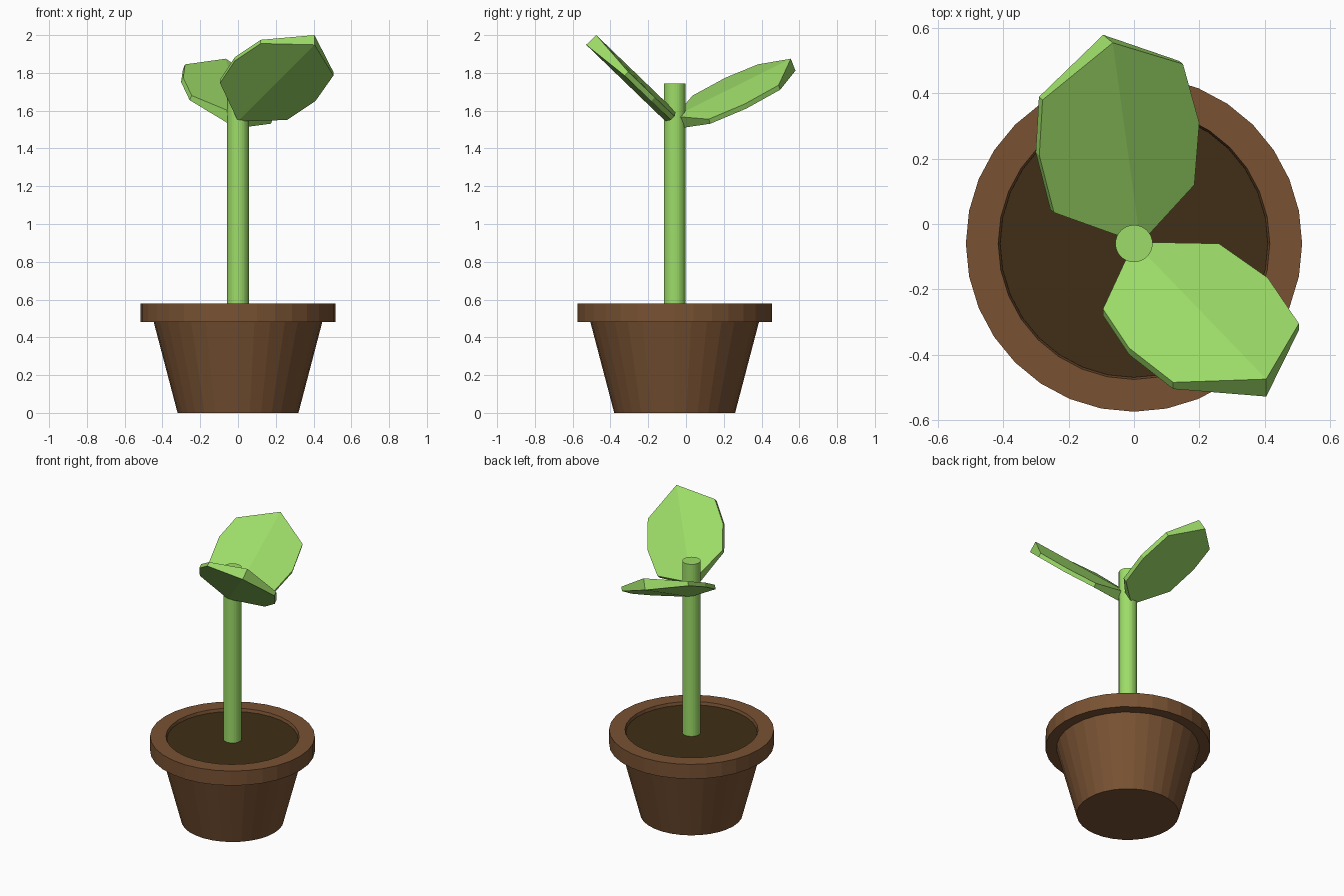
import bpy, bmesh, math
from mathutils import Vector

if "Cube" in bpy.data.objects:
    bpy.data.objects.remove(bpy.data.objects["Cube"])

CY = -0.06   # pot axis
SIDES = 32


def material(name, rgb):
    m = bpy.data.materials.new(name)
    m.diffuse_color = (*rgb, 1)
    m.use_nodes = True
    m.node_tree.nodes["Principled BSDF"].inputs["Base Color"].default_value = m.diffuse_color
    return m


clay = material("clay", (0.19, 0.085, 0.033))
earth = material("earth", (0.05, 0.028, 0.008))
green = material("green", (0.34, 0.72, 0.14))


def finish(name, bm, mat):
    bmesh.ops.recalc_face_normals(bm, faces=bm.faces)
    me = bpy.data.meshes.new(name)
    bm.to_mesh(me)
    bm.free()
    me.materials.append(mat)
    ob = bpy.data.objects.new(name, me)
    bpy.context.collection.objects.link(ob)
    return ob


def lathe(name, profile, mat):
    """Spin an (r, z) profile around the pot axis and cap both ends."""
    bm = bmesh.new()
    rings = []
    for r, z in profile:
        rings.append([bm.verts.new((r * math.cos(2 * math.pi * i / SIDES),
                                    CY + r * math.sin(2 * math.pi * i / SIDES), z))
                      for i in range(SIDES)])
    for a, b in zip(rings, rings[1:]):
        for i in range(SIDES):
            j = (i + 1) % SIDES
            bm.faces.new((a[i], a[j], b[j], b[i]))
    bm.faces.new(rings[0])
    bm.faces.new(rings[-1])
    return finish(name, bm, mat)


def leaf(name, outline, normal):
    """Folded leaf: outline[0] is the base, outline[4] the tip; thick midrib, thin edges."""
    n = Vector(normal).normalized()
    bm = bmesh.new()
    top = [bm.verts.new(p) for p in outline]
    low = [bm.verts.new(Vector(p) - n * (0.074 if i in (0, 4) else 0.028))
           for i, p in enumerate(outline)]
    for ring in (top, low):
        bm.faces.new(ring[:5])
        bm.faces.new(ring[4:] + ring[:1])
    for i in range(8):
        j = (i + 1) % 8
        bm.faces.new((top[i], top[j], low[j], low[i]))
    return finish(name, bm, green)


# Pot with overhanging rim, soil and stem
lathe("pot", [(0.32, 0), (0.446, 0.48), (0.515, 0.48), (0.515, 0.58),
              (0.416, 0.58), (0.408, 0.545)], clay)
lathe("soil", [(0.405, 0.52), (0.41, 0.56)], earth)
lathe("stem", [(0.057, 0.54), (0.057, 1.745)], green)

# Leaves
leaf("front_leaf", [(0, -0.055, 1.595), (0.26, -0.06, 1.57), (0.41, -0.165, 1.67),
                    (0.505, -0.305, 1.805), (0.405, -0.475, 2.0), (0.12, -0.485, 1.975),
                    (-0.015, -0.38, 1.885), (-0.095, -0.26, 1.765)], (0, 0.72, 0.69))
leaf("back_leaf", [(0.02, -0.06, 1.57), (0.185, 0.12, 1.555), (0.2, 0.31, 1.635),
                   (0.15, 0.49, 1.735), (-0.065, 0.555, 1.875), (-0.28, 0.38, 1.845),
                   (-0.29, 0.21, 1.775), (-0.245, 0.035, 1.68)], (0.4, -0.33, 0.86))
